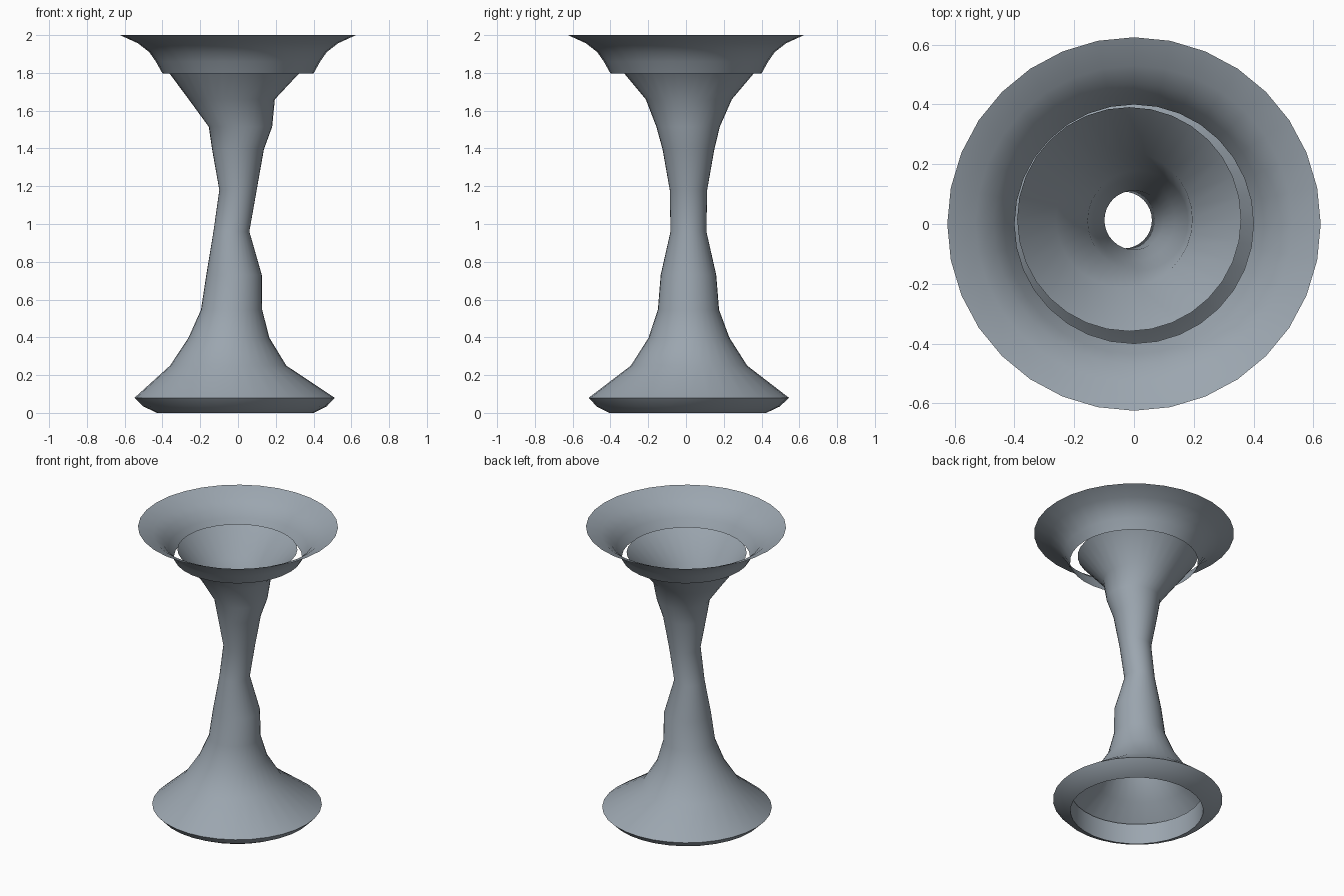
import bpy, bmesh, math

if "Cube" in bpy.data.objects:
    bpy.data.objects.remove(bpy.data.objects["Cube"])

SIDES = 32

metal = bpy.data.materials.new("blue_grey")
metal.diffuse_color = (0.33, 0.38, 0.43, 1)
metal.use_nodes = True
metal.node_tree.nodes["Principled BSDF"].inputs["Base Color"].default_value = metal.diffuse_color


def loft(name, rings, crease_angle=50):
    """Skin circular rings (radius, z, centre x, centre y) into an open smooth shell."""
    bm = bmesh.new()
    loops = []
    for r, z, cx, cy in rings:
        loops.append([bm.verts.new((cx + r * math.cos(2 * math.pi * i / SIDES),
                                    cy + r * math.sin(2 * math.pi * i / SIDES), z))
                      for i in range(SIDES)])
    for low, high in zip(loops, loops[1:]):
        for i in range(SIDES):
            j = (i + 1) % SIDES
            bm.faces.new((low[i], low[j], high[j], high[i]))
    mesh = bpy.data.meshes.new(name)
    bm.to_mesh(mesh)
    bm.free()
    mesh.materials.append(metal)
    obj = bpy.data.objects.new(name, mesh)
    bpy.context.collection.objects.link(obj)
    bpy.ops.object.select_all(action='DESELECT')
    obj.select_set(True)
    bpy.context.view_layer.objects.active = obj
    bpy.ops.object.shade_smooth_by_angle(angle=math.radians(crease_angle))
    return obj


# Hollow stem, slightly wobbling about the axis, flaring at both ends
loft("stem", [
    (0.53, 0.08, -0.018, 0.015),
    (0.308, 0.25, -0.052, 0.016),
    (0.214, 0.398, -0.048, 0.016),
    (0.162, 0.546, -0.034, 0.013),
    (0.147, 0.73, -0.021, 0.013),
    (0.095, 0.96, -0.035, 0.013),
    (0.099, 1.18, 0.0, 0.013),
    (0.137, 1.395, 0.0, 0.013),
    (0.168, 1.515, 0.013, 0.011),
    (0.228, 1.66, -0.033, 0.015),
    (0.375, 1.835, -0.016, 0.016),
])

# Turned-under foot lip with an upright inner wall
loft("foot_lip", [
    (0.412, 0.14, -0.014, 0.01),
    (0.415, 0.0, -0.014, 0.01),
    (0.485, 0.034, -0.016, 0.012),
    (0.53, 0.08, -0.018, 0.015),
])

# Wide bowl rim, floating free around the stem top
loft("bowl_rim", [
    (0.40, 1.797, 0, 0),
    (0.435, 1.86, 0, 0),
    (0.47, 1.91, 0, 0),
    (0.53, 1.957, 0, 0),
    (0.625, 2.0, 0, 0),
])
